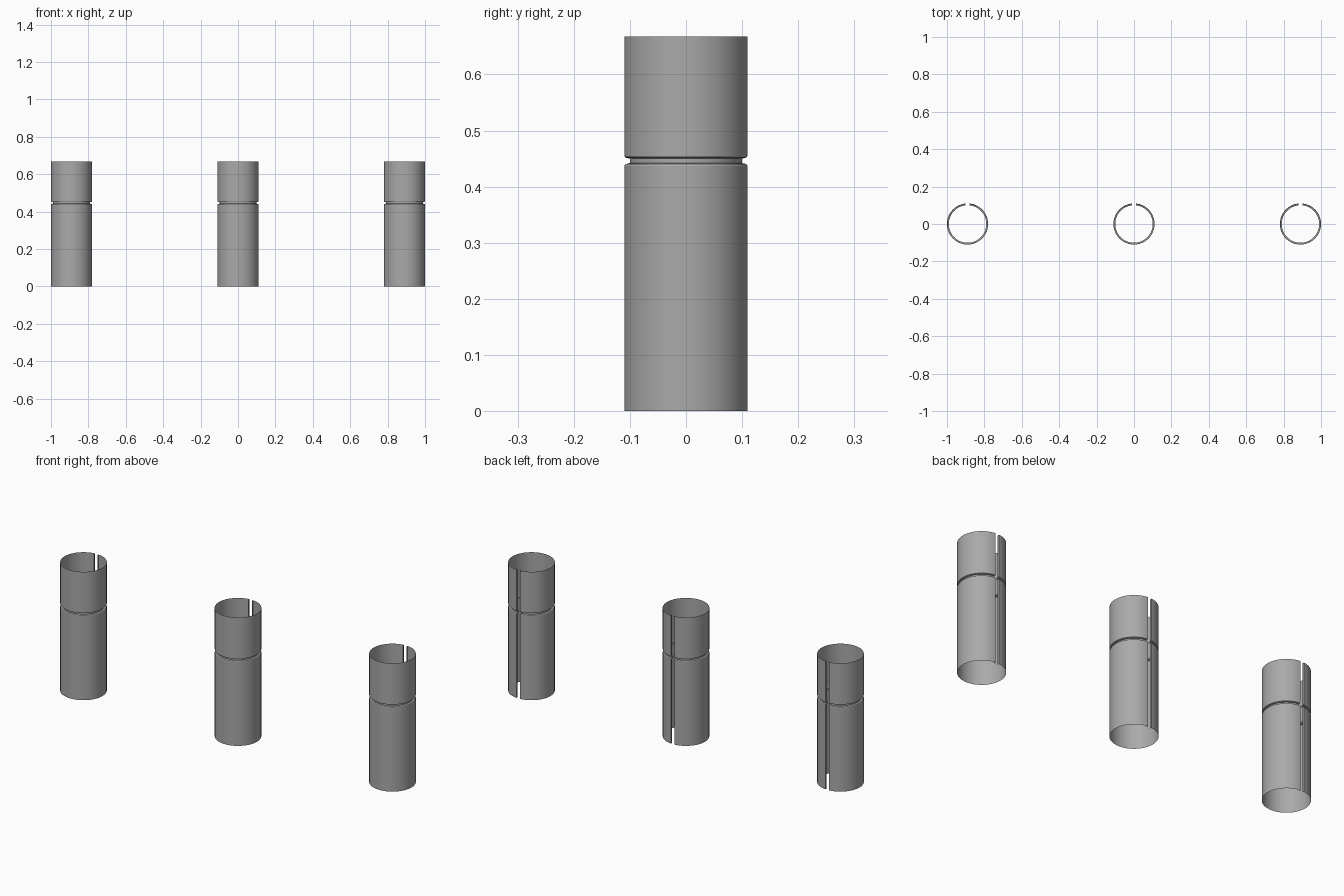
import bpy, bmesh, math

cube = bpy.data.objects.get("Cube")
if cube:
    bpy.data.objects.remove(cube, do_unlink=True)

RADIUS, HEIGHT = 0.11, 0.668
GROOVE_RADIUS = 0.1
HALF_GAP, LIP = 0.01, 0.01
SEGMENTS = 64
SPACING = 1 - RADIUS

steel = bpy.data.materials.new("grey steel")
steel.use_nodes = True
grey = (0.4, 0.4, 0.4, 1)
steel.diffuse_color = grey
steel.node_tree.nodes["Principled BSDF"].inputs["Base Color"].default_value = grey

# Wall profile (radius, height) with a rolled groove
profile = [
    (RADIUS, 0), (RADIUS, 0.437), (RADIUS - 0.002, 0.44), (RADIUS - 0.005, 0.441),
    (GROOVE_RADIUS, 0.442), (GROOVE_RADIUS, 0.45),
    (RADIUS - 0.005, 0.451), (RADIUS - 0.002, 0.452), (RADIUS, 0.455), (RADIUS, HEIGHT),
]


def wall_row(radius):
    """Open ring with a slit at the back and both slit edges folded inward."""
    start = math.asin(HALF_GAP / radius)
    sweep = 2 * math.pi - 2 * start
    angles = [start + sweep * i / SEGMENTS for i in range(SEGMENTS + 1)]
    row = [(radius * math.sin(a), radius * math.cos(a)) for a in angles]
    first, last = row[0], row[-1]
    return [(first[0], first[1] - LIP)] + row + [(last[0], last[1] - LIP)]


def make_sleeve(name, x):
    bm = bmesh.new()
    rows = [[bm.verts.new((px, py, z)) for px, py in wall_row(r)] for r, z in profile]
    for low, high in zip(rows, rows[1:]):
        for i in range(len(low) - 1):
            bm.faces.new((low[i + 1], low[i], high[i], high[i + 1]))
    mesh = bpy.data.meshes.new(name)
    bm.to_mesh(mesh)
    bm.free()
    mesh.materials.append(steel)
    sleeve = bpy.data.objects.new(name, mesh)
    sleeve.location.x = x
    bpy.context.collection.objects.link(sleeve)
    bpy.ops.object.select_all(action="DESELECT")
    sleeve.select_set(True)
    bpy.context.view_layer.objects.active = sleeve
    bpy.ops.object.shade_smooth_by_angle(angle=math.radians(30))


# Three identical slotted sleeves in a row
for name, x in (("right_sleeve", -SPACING), ("middle_sleeve", 0), ("left_sleeve", SPACING)):
    make_sleeve(name, x)
